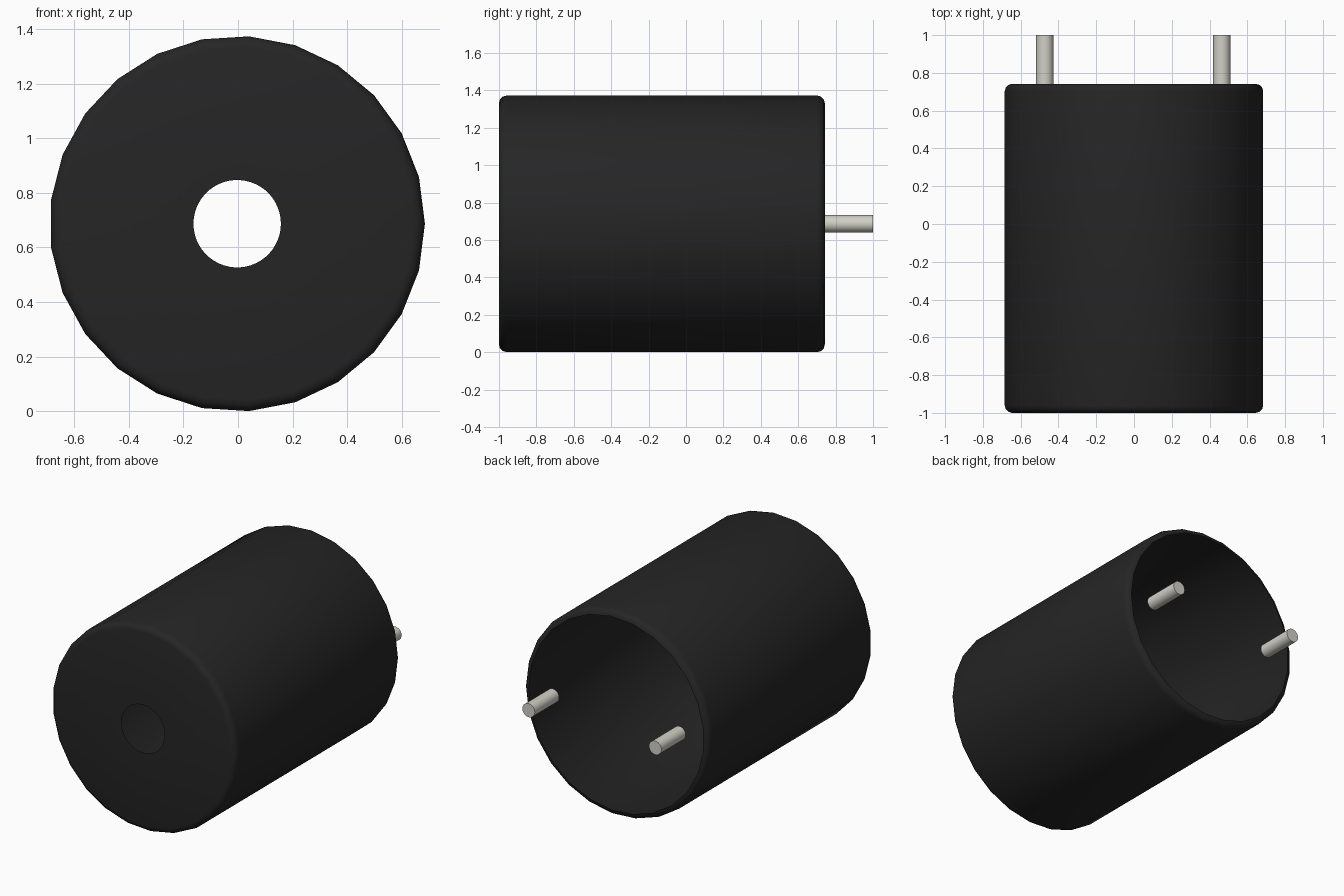
import bpy
import bmesh
import math
from mathutils import Matrix, Vector

if "Cube" in bpy.data.objects:
    bpy.data.objects.remove(bpy.data.objects["Cube"], do_unlink=True)

RADIUS, FILLET, HOLE = 0.687, 0.04, 0.16
FRONT, BACK = -1.0, 0.742
CENTRE = Vector((-0.003, 0, 0.687))


def material(name, colour):
    mat = bpy.data.materials.new(name)
    mat.use_nodes = True
    mat.diffuse_color = colour
    mat.node_tree.nodes["Principled BSDF"].inputs["Base Color"].default_value = colour
    return mat


def add_object(name, bm, mat):
    bmesh.ops.recalc_face_normals(bm, faces=bm.faces)
    mesh = bpy.data.meshes.new(name)
    bm.to_mesh(mesh)
    bm.free()
    mesh.materials.append(mat)
    obj = bpy.data.objects.new(name, mesh)
    bpy.context.collection.objects.link(obj)
    bpy.ops.object.select_all(action="DESELECT")
    obj.select_set(True)
    bpy.context.view_layer.objects.active = obj
    bpy.ops.object.shade_smooth_by_angle(angle=math.radians(35))
    return obj


def ring(bm, radius, y, sides):
    return [bm.verts.new(CENTRE + Vector((radius * math.cos(a), y, radius * math.sin(a))))
            for a in (2 * math.pi * i / sides for i in range(sides))]


black = material("black plastic", (0.019, 0.0185, 0.0185, 1))
metal = material("pin metal", (0.64, 0.63, 0.57, 1))

# Housing shell: rounded front rim, straight wall, rounded rim around the open back
SIDES = 25
arc = [math.radians(a) for a in (0, 30, 60, 90)]
inner = RADIUS - FILLET
profile = [(inner + FILLET * math.sin(a), FRONT + FILLET * (1 - math.cos(a))) for a in arc]
profile += [(inner + FILLET * math.cos(a), BACK - FILLET * (1 - math.sin(a))) for a in arc]

bm = bmesh.new()
rings = [ring(bm, r, y, SIDES) for r, y in profile]
for a, b in zip(rings, rings[1:]):
    for i in range(SIDES):
        j = (i + 1) % SIDES
        bm.faces.new((a[i], a[j], b[j], b[i]))

# Front plate with its round sound hole
hole = ring(bm, HOLE, FRONT, 2 * SIDES)
for i in range(SIDES):
    j = (i + 1) % SIDES
    k = (2 * i + 2) % (2 * SIDES)
    bm.faces.new((rings[0][i], hole[2 * i], hole[2 * i + 1], hole[k], rings[0][j]))
add_object("housing", bm, black)

# Two contact pins standing out of the back
for name, x in (("left_pin", 0.465), ("right_pin", -0.472)):
    bm = bmesh.new()
    place = Matrix.Translation((x, (BACK + 1) / 2, CENTRE.z)) @ Matrix.Rotation(math.pi / 2, 4, "X")
    bmesh.ops.create_cone(bm, cap_ends=True, segments=24, radius1=0.046, radius2=0.046,
                          depth=1 - BACK, matrix=place)
    add_object(name, bm, metal)
